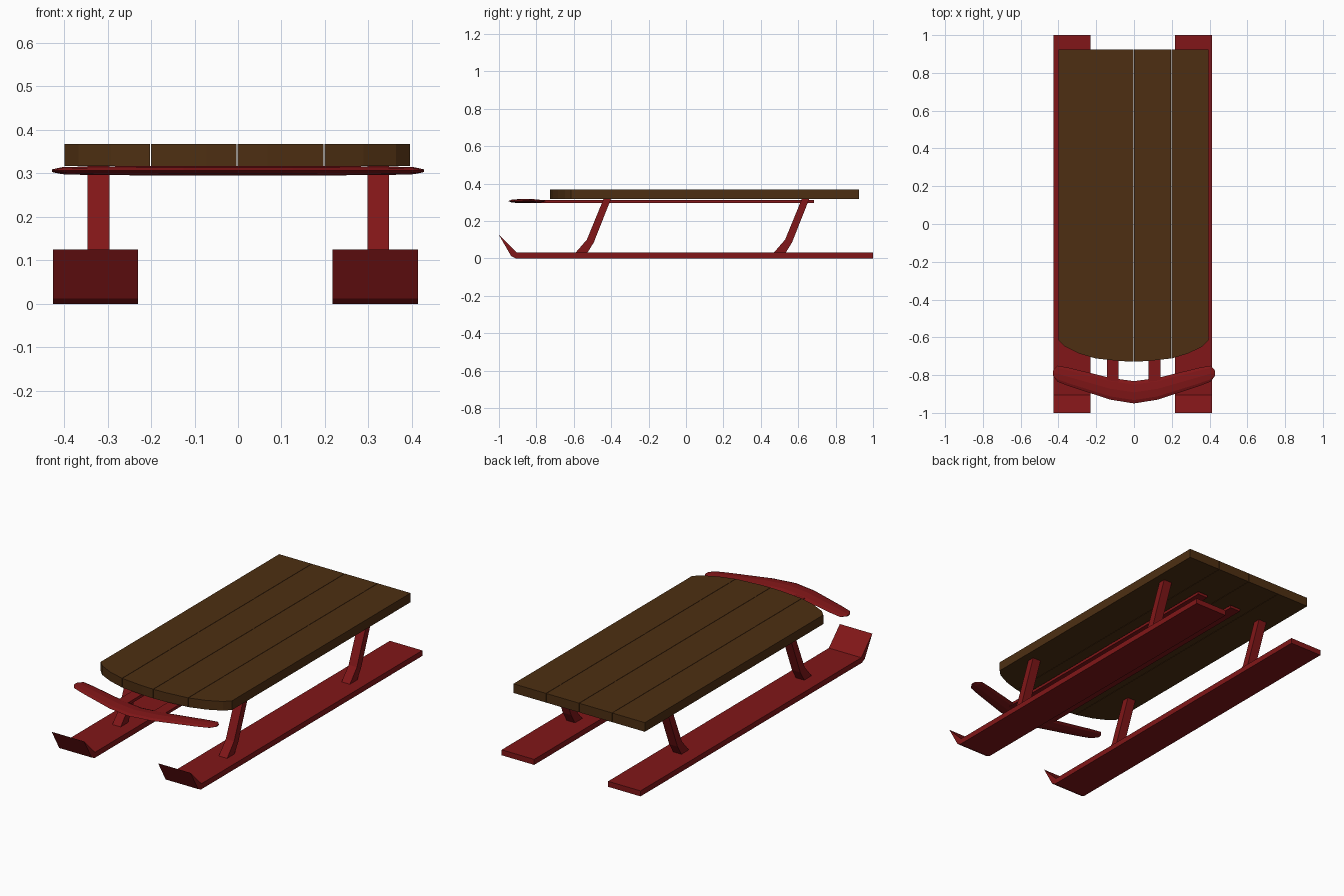
import bpy, bmesh
from mathutils import Vector

if "Cube" in bpy.data.objects:
    bpy.data.objects.remove(bpy.data.objects["Cube"])


def material(name, rgb):
    m = bpy.data.materials.new(name)
    m.diffuse_color = (*rgb, 1)
    m.use_nodes = True
    m.node_tree.nodes["Principled BSDF"].inputs["Base Color"].default_value = m.diffuse_color
    return m


RED = material("red_paint", (0.22, 0.008, 0.009))
WOOD = material("brown_wood", (0.075, 0.028, 0.006))


def loft(name, rings, mat):
    """Closed solid through a list of equal-length point rings."""
    bm = bmesh.new()
    loops = [[bm.verts.new(p) for p in ring] for ring in rings]
    n = len(loops[0])
    for a, b in zip(loops, loops[1:]):
        for i in range(n):
            j = (i + 1) % n
            bm.faces.new((a[i], a[j], b[j], b[i]))
    bm.faces.new(loops[0])
    bm.faces.new(loops[-1])
    bmesh.ops.recalc_face_normals(bm, faces=bm.faces[:])
    me = bpy.data.meshes.new(name)
    bm.to_mesh(me)
    bm.free()
    ob = bpy.data.objects.new(name, me)
    bpy.context.collection.objects.link(ob)
    me.materials.append(mat)
    return ob


def extrude_x(name, profile, x0, x1, mat):
    return loft(name, [[(x, y, z) for y, z in profile] for x in (x0, x1)], mat)


def extrude_z(name, outline, z0, z1, mat):
    return loft(name, [[(x, y, z) for x, y in outline] for z in (z0, z1)], mat)


# Profiles in (y, z)
runner = [(-1, 0.125), (-0.935, 0.012), (-0.91, 0), (1, 0), (1, 0.03), (-0.905, 0.03)]
leg = [(-0.595, 0.025), (-0.53, 0.1), (-0.448, 0.3), (-0.44, 0.32),
       (-0.4, 0.32), (-0.408, 0.3), (-0.493, 0.085), (-0.53, 0.025)]
rail = [(-0.86, 0.297), (0.685, 0.297), (0.685, 0.312), (-0.86, 0.312)]

for side, s in (("left", -1), ("right", 1)):
    # Runners with upturned tips
    c = -0.006 + s * 0.3215
    extrude_x(f"runner_{side}", runner, c - 0.098, c + 0.098, RED)
    # Bent legs, front and back
    c = 0.001 + s * 0.3215
    for end, dy in (("front", 0), ("back", 1.06)):
        extrude_x(f"{end}_leg_{side}", [(y + dy, z) for y, z in leg],
                  c - 0.025, c + 0.025, RED)
    # Steering rails under the deck
    c = -0.002 + s * 0.11
    extrude_x(f"rail_{side}", rail, c - 0.031, c + 0.031, RED)
    # Deck planks with rounded front outline
    inner = [(0.001, -0.728), (0.07, -0.726), (0.1985, -0.712)]
    outer = [(0.2005, -0.712), (0.29, -0.685), (0.365, -0.648), (0.397, -0.615)]
    for label, front in (("inner", inner), ("outer", outer)):
        pts = front + [(front[-1][0], 0.925), (front[0][0], 0.925)]
        extrude_z(f"{label}_plank_{side}", [(s * x - 0.002, y) for x, y in pts],
                  0.317, 0.367, WOOD)

# Curved steering bar: x, front y, back y, half height
half = [(0, -0.95, -0.832, 0.011), (0.125, -0.93, -0.815, 0.011),
        (0.34, -0.86, -0.762, 0.01), (0.405, -0.835, -0.75, 0.008),
        (0.428, -0.805, -0.775, 0.003)]
stations = [(-x, a, b, h) for x, a, b, h in half[:0:-1]] + half
section = [(-1, 0), (-0.7, 0.65), (0, 1), (0.7, 0.65),
           (1, 0), (0.7, -0.65), (0, -1), (-0.7, -0.65)]
rings = []
for x, a, b, h in stations:
    mid = Vector((x, (a + b) / 2, 0.306))
    rings.append([mid + Vector((0, u * (b - a) / 2, v * h)) for u, v in section])
loft("steering_bar", rings, RED)
